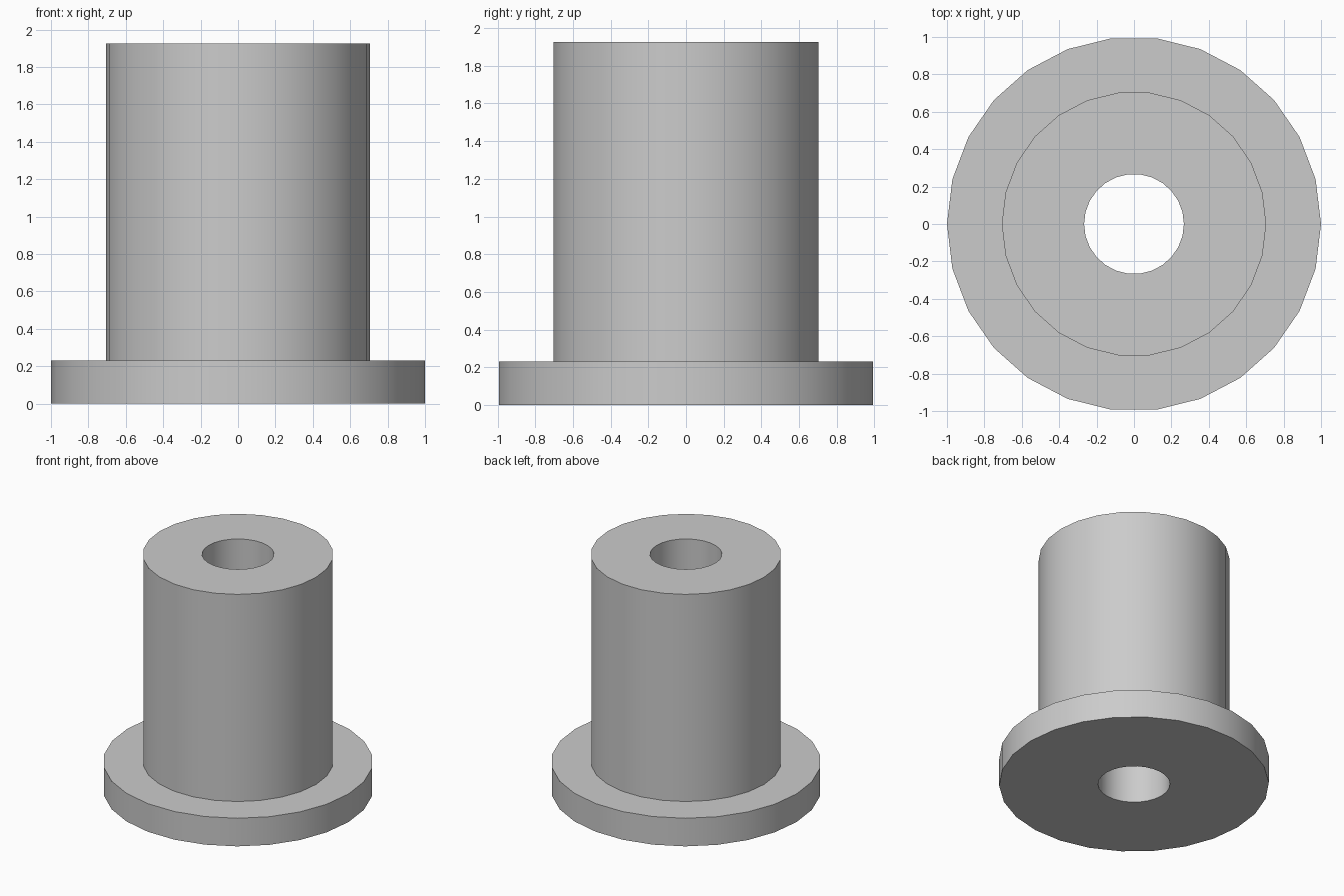
import bpy
import bmesh
import math

SIDES = 26
FLANGE_R, BODY_R, BORE_R = 1.0, 0.707, 0.267
FLANGE_TOP, HEIGHT = 0.23, 1.925

cube = bpy.data.objects.get("Cube")
if cube:
    bpy.data.objects.remove(cube, do_unlink=True)

# Plain grey material
grey = bpy.data.materials.new("plain grey")
grey.use_nodes = True
colour = (0.6, 0.6, 0.6, 1)
grey.diffuse_color = colour
grey.node_tree.nodes["Principled BSDF"].inputs["Base Color"].default_value = colour

# Closed half-section: flange, barrel and through bore, turned about z
profile = [(BORE_R, 0), (FLANGE_R, 0), (FLANGE_R, FLANGE_TOP),
           (BODY_R, FLANGE_TOP), (BODY_R, HEIGHT), (BORE_R, HEIGHT)]
bm = bmesh.new()
verts = [bm.verts.new((r, 0, z)) for r, z in profile]
edges = [bm.edges.new((v, verts[i - 1])) for i, v in enumerate(verts)]
bmesh.ops.spin(bm, geom=verts + edges, cent=(0, 0, 0), axis=(0, 0, 1),
               angle=math.tau, steps=SIDES, use_merge=True)
bmesh.ops.remove_doubles(bm, verts=bm.verts, dist=0.0001)
bmesh.ops.recalc_face_normals(bm, faces=bm.faces)

mesh = bpy.data.meshes.new("flanged_bushing")
bm.to_mesh(mesh)
bm.free()
mesh.materials.append(grey)
bushing = bpy.data.objects.new("flanged_bushing", mesh)
bpy.context.collection.objects.link(bushing)

# Smooth walls, sharp rims
bpy.ops.object.select_all(action="DESELECT")
bushing.select_set(True)
bpy.context.view_layer.objects.active = bushing
bpy.ops.object.shade_smooth_by_angle(angle=math.radians(30))
